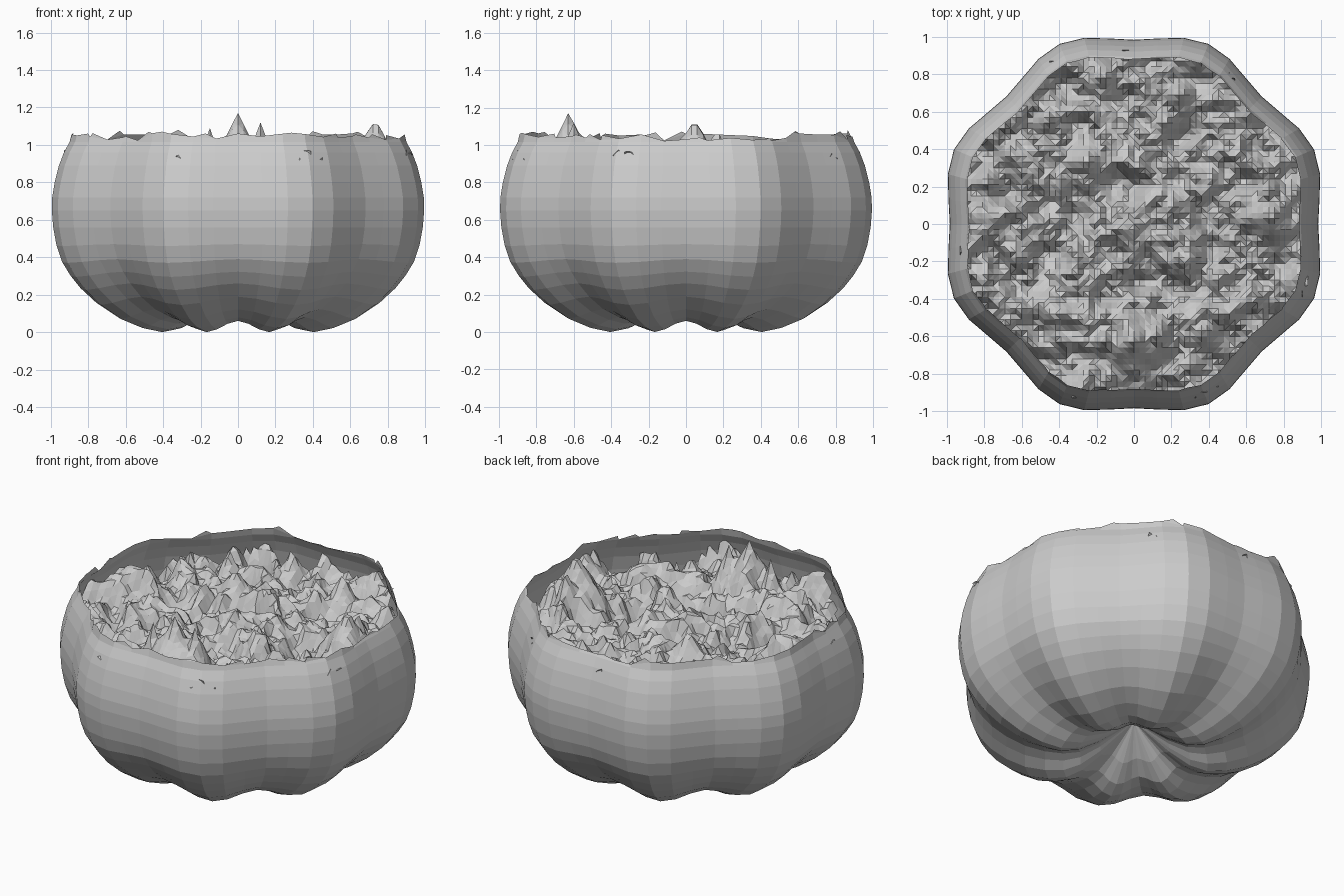
import bpy, bmesh, math, random
from mathutils import Vector, noise

if "Cube" in bpy.data.objects:
    bpy.data.objects.remove(bpy.data.objects["Cube"])

random.seed(4)
SEG = 48


def lobe_radius(a):
    return 1.0075 + 0.01 * math.cos(4 * a) - 0.0335 * math.cos(8 * a)


def add_object(name, bm):
    bmesh.ops.recalc_face_normals(bm, faces=bm.faces)
    mesh = bpy.data.meshes.new(name)
    bm.to_mesh(mesh)
    bm.free()
    obj = bpy.data.objects.new(name, mesh)
    bpy.context.collection.objects.link(obj)
    return obj


# Ribbed bowl: open profile swept round with eight lobes, dimpled underneath
profile = [(0.895, 1.04), (0.905, 1.015), (0.935, 0.96), (0.962, 0.89), (0.985, 0.80),
           (0.998, 0.72), (1.0, 0.65), (0.993, 0.56), (0.975, 0.46), (0.945, 0.37),
           (0.90, 0.295), (0.845, 0.225), (0.76, 0.145), (0.65, 0.07), (0.53, 0.022),
           (0.42, 0.0), (0.32, 0.02), (0.2, 0.09), (0.1, 0.17)]
bm = bmesh.new()
rings = []
for i, (r, z) in enumerate(profile):
    ring = []
    for k in range(SEG):
        a = 2 * math.pi * k / SEG
        groove = 0.5 + 0.5 * math.cos(8 * a)
        fade = max(0.0, 1 - z / 0.55) if r > 0.4 else r / 0.42
        jag = random.uniform(-0.02, 0.025) if i == 0 else 0
        rr = r * lobe_radius(a)
        ring.append(bm.verts.new((rr * math.cos(a), rr * math.sin(a),
                                  z + 0.06 * groove * fade + jag)))
    rings.append(ring)
for low, high in zip(rings, rings[1:]):
    for k in range(SEG):
        n = (k + 1) % SEG
        bm.faces.new((low[k], low[n], high[n], high[k]))
apex = bm.verts.new((0, 0, 0.25))
for k in range(SEG):
    bm.faces.new((rings[-1][k], rings[-1][(k + 1) % SEG], apex))
# Torn rim: small triangular chips standing on some of the rim edges
for k in range(SEG):
    if random.random() < 0.35:
        a, b = rings[0][k], rings[0][(k + 1) % SEG]
        tip = a.co.lerp(b.co, random.random()) * 0.995
        tip.z = max(a.co.z, b.co.z) + random.uniform(0.005, 0.02)
        bm.faces.new((a, b, bm.verts.new(tip)))
add_object("ribbed_bowl", bm)

# Craggy filling: rough height field with a few placed peaks (x, y, height, width)
peaks = [(0, -0.63, 1.17, 0.15), (0.12, -0.6, 1.12, 0.11), (-0.15, -0.63, 1.09, 0.10),
         (0.735, 0.045, 1.15, 0.15), (0.72, 0.165, 1.10, 0.10), (-0.25, 0.34, 1.03, 0.2),
         (0.37, -0.58, 1.0, 0.15), (-0.78, 0.22, 0.98, 0.14), (0.25, 0.69, 1.0, 0.14),
         (-0.45, 0.56, 1.02, 0.13), (-0.17, 0.78, 1.02, 0.13), (0.2, 0.1, 0.98, 0.16)]


def height(x, y):
    h = 0.73
    for freq, amp in ((3.2, 0.24), (6.5, 0.18), (12, 0.08)):
        p = Vector((x * freq + 3.1, y * freq * 1.2 + 7.7, 0.37 * freq))
        h += amp * (1 - 2 * abs(noise.noise(p))) * 0.45
        h += amp * 0.6 * noise.noise(p + Vector((9, 4, 2)))
    h = min(h, 1.02)
    for px, py, pz, w in peaks:
        d = math.hypot(x - px, y - py) / w
        rough = 0.11 * noise.noise(Vector((x * 11, y * 11, 5))) * min(d, 1)
        if d < 2:
            h = max(h, pz - 0.29 * d + 0.04 * d * d + rough)
    return h


STEP = 0.03
N = 32
bm = bmesh.new()
grid = {}
for i in range(-N, N + 1):
    for j in range(-N, N + 1):
        x, y = i * STEP, j * STEP
        if math.hypot(x, y) < 0.955 * lobe_radius(math.atan2(y, x)):
            grid[i, j] = bm.verts.new((x, y, height(x, y)))
for (i, j) in list(grid):
    corners = [(i, j), (i + 1, j), (i + 1, j + 1), (i, j + 1)]
    if all(c in grid for c in corners):
        bm.faces.new([grid[c] for c in corners])
bmesh.ops.triangulate(bm, faces=bm.faces)
add_object("craggy_filling", bm)
